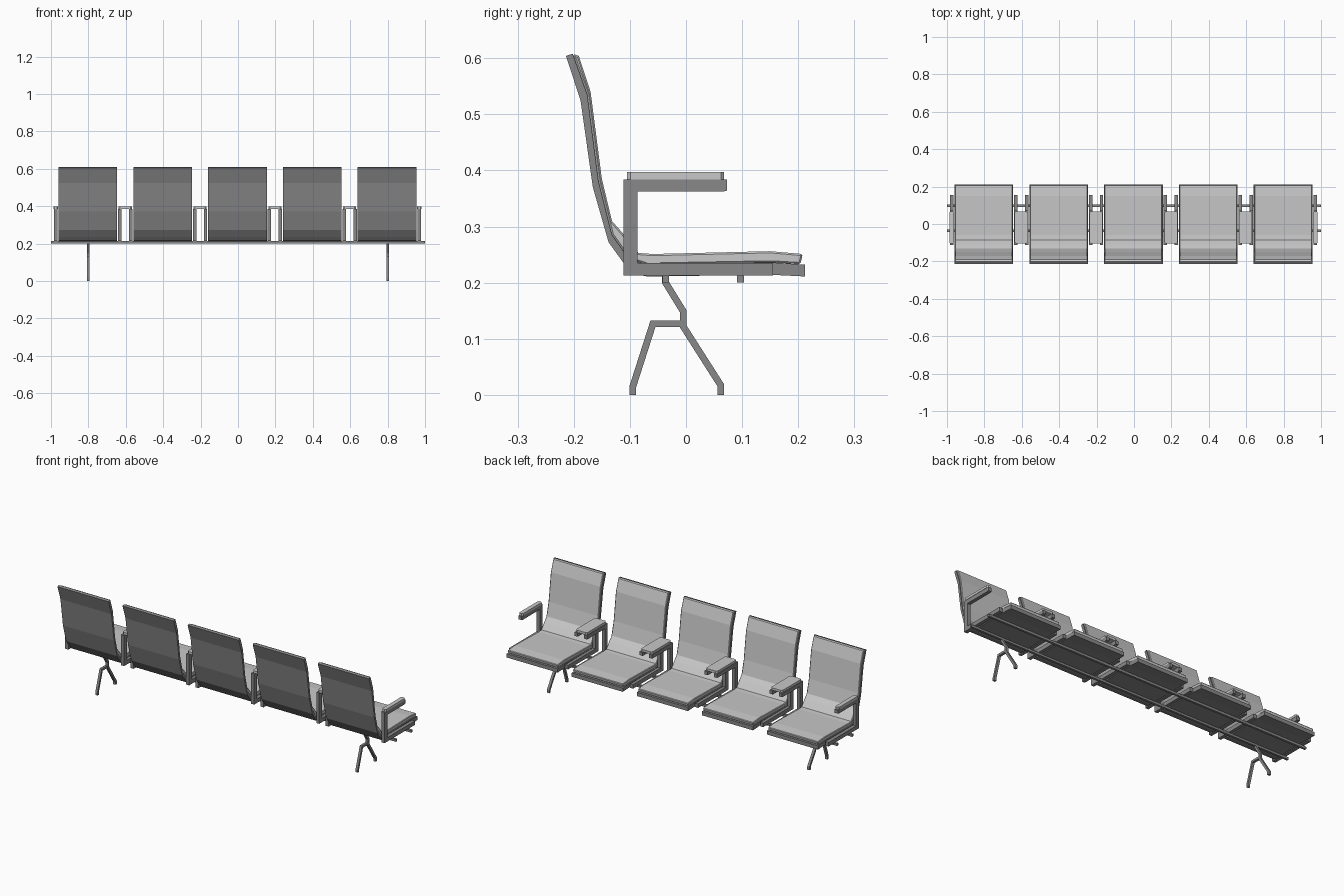
import bpy, bmesh
from mathutils import Vector

if "Cube" in bpy.data.objects:
    bpy.data.objects.remove(bpy.data.objects["Cube"])


def material(name, v):
    m = bpy.data.materials.new(name)
    m.diffuse_color = (v, v, v, 1)
    m.use_nodes = True
    m.node_tree.nodes["Principled BSDF"].inputs["Base Color"].default_value = m.diffuse_color
    return m


DARK = material("dark grey metal", 0.25)
LIGHT = material("light grey upholstery", 0.58)
OFF = -0.003  # small sideways offset of the seats


def prism(name, pts, x, half, mat, bevel=0.0):
    """Extrude a (y, z) outline along x, centred on x."""
    bm = bmesh.new()
    a = [bm.verts.new((-half, y, z)) for y, z in pts]
    b = [bm.verts.new((half, y, z)) for y, z in pts]
    bm.faces.new(a)
    bm.faces.new(b[::-1])
    n = len(pts)
    for i in range(n):
        j = (i + 1) % n
        bm.faces.new((a[i], b[i], b[j], a[j]))
    bmesh.ops.recalc_face_normals(bm, faces=bm.faces)
    me = bpy.data.meshes.new(name)
    bm.to_mesh(me)
    bm.free()
    me.materials.append(mat)
    ob = bpy.data.objects.new(name, me)
    ob.location.x = x
    bpy.context.collection.objects.link(ob)
    if bevel:
        mod = ob.modifiers.new("soft edge", 'BEVEL')
        mod.width = bevel
        mod.segments = 1
        mod.limit_method = 'ANGLE'
        mod.angle_limit = 1.0
    return ob


def ribbon(path, t):
    """Outline of a mitred strip of thickness t along a (y, z) path."""
    p = [Vector(q) for q in path]
    left, right = [], []
    for i, q in enumerate(p):
        d0 = (q - p[i - 1]).normalized() if i else (p[1] - q).normalized()
        d1 = (p[i + 1] - q).normalized() if i < len(p) - 1 else d0
        n0, n1 = Vector((-d0.y, d0.x)), Vector((-d1.y, d1.x))
        m = (n0 + n1).normalized()
        m *= t / 2 / max(m.dot(n0), 0.4)
        left.append(tuple(q + m))
        right.append(tuple(q - m))
    return left + right[::-1]


def pad(name, x, half):
    """Armrest pad with clipped corners, built from its plan outline."""
    c = min(0.008, half * 0.5)
    y0, y1 = -0.105, 0.068
    plan = [(-half, y0 + c), (-half + c, y0), (half - c, y0), (half, y0 + c),
            (half, y1 - c), (half - c, y1), (-half + c, y1), (-half, y1 - c)]
    bm = bmesh.new()
    f = bm.faces.new([bm.verts.new((px, py, 0.384)) for px, py in plan])
    ext = bmesh.ops.extrude_face_region(bm, geom=[f])
    for v in ext["geom"]:
        if isinstance(v, bmesh.types.BMVert):
            v.co.z = 0.397
    bmesh.ops.recalc_face_normals(bm, faces=bm.faces)
    me = bpy.data.meshes.new(name)
    bm.to_mesh(me)
    bm.free()
    me.materials.append(LIGHT)
    ob = bpy.data.objects.new(name, me)
    ob.location.x = x
    bpy.context.collection.objects.link(ob)


# Seat profiles: dark shell outside, light cushion inside
inner = [(-0.202, 0.608), (-0.176, 0.535), (-0.156, 0.38), (-0.132, 0.285),
         (-0.102, 0.243), (-0.07, 0.232), (0.152, 0.236), (0.212, 0.232)]
outer = [(0.212, 0.211), (0.152, 0.214), (-0.07, 0.211), (-0.096, 0.217),
         (-0.112, 0.236), (-0.138, 0.272), (-0.166, 0.37), (-0.188, 0.525),
         (-0.214, 0.604)]
top = [(0.204, 0.233), (0.208, 0.251), (0.15, 0.256), (-0.06, 0.251),
       (-0.085, 0.253), (-0.11, 0.285), (-0.132, 0.31), (-0.15, 0.385),
       (-0.170, 0.54), (-0.191, 0.604)]

for i in range(5):
    x = OFF + 0.4 * (i - 2)
    prism(f"seat_shell_{i}", inner + outer, x, 0.157, DARK)
    prism(f"seat_cushion_{i}", inner[:-1] + top, x, 0.154, LIGHT, 0.003)

# Armrests: C-shaped frames, in pairs between seats and single at the ends
c_frame = [(0.155, 0.213), (-0.111, 0.213), (-0.111, 0.384), (0.073, 0.384),
           (0.073, 0.364), (0.066, 0.362), (-0.086, 0.362), (-0.086, 0.235),
           (0.155, 0.235)]
for i in range(4):
    x = OFF + 0.4 * (i - 1.5)
    for s in (-1, 1):
        prism(f"armrest_frame_{i}", c_frame, x + s * 0.029, 0.009, DARK)
    pad(f"armrest_pad_{i}", x, 0.035)
for s in (-1, 1):
    prism("end_armrest_frame", c_frame, OFF + s * 0.972, 0.01, DARK)
    pad("end_armrest_pad", OFF + s * 0.972, 0.012)

# Two long rods under the seats
for y in (-0.036, 0.097):
    prism("support_rod", [(y - 0.006, 0.2), (y + 0.006, 0.2),
                          (y + 0.006, 0.213), (y - 0.006, 0.213)], 0, 1.0, DARK)

# Forked legs with small feet
front_leg = [(-0.037, 0.212), (-0.037, 0.201), (-0.005, 0.149),
             (-0.005, 0.122), (0.062, 0.017), (0.062, 0)]
back_leg = [(0.0, 0.1265), (-0.059, 0.1265), (-0.095, 0.014), (-0.095, 0)]
for x in (-0.8, 0.8):
    prism("front_leg", ribbon(front_leg, 0.012), x, 0.007, DARK)
    prism("back_leg", ribbon(back_leg, 0.012), x, 0.0068, DARK)
